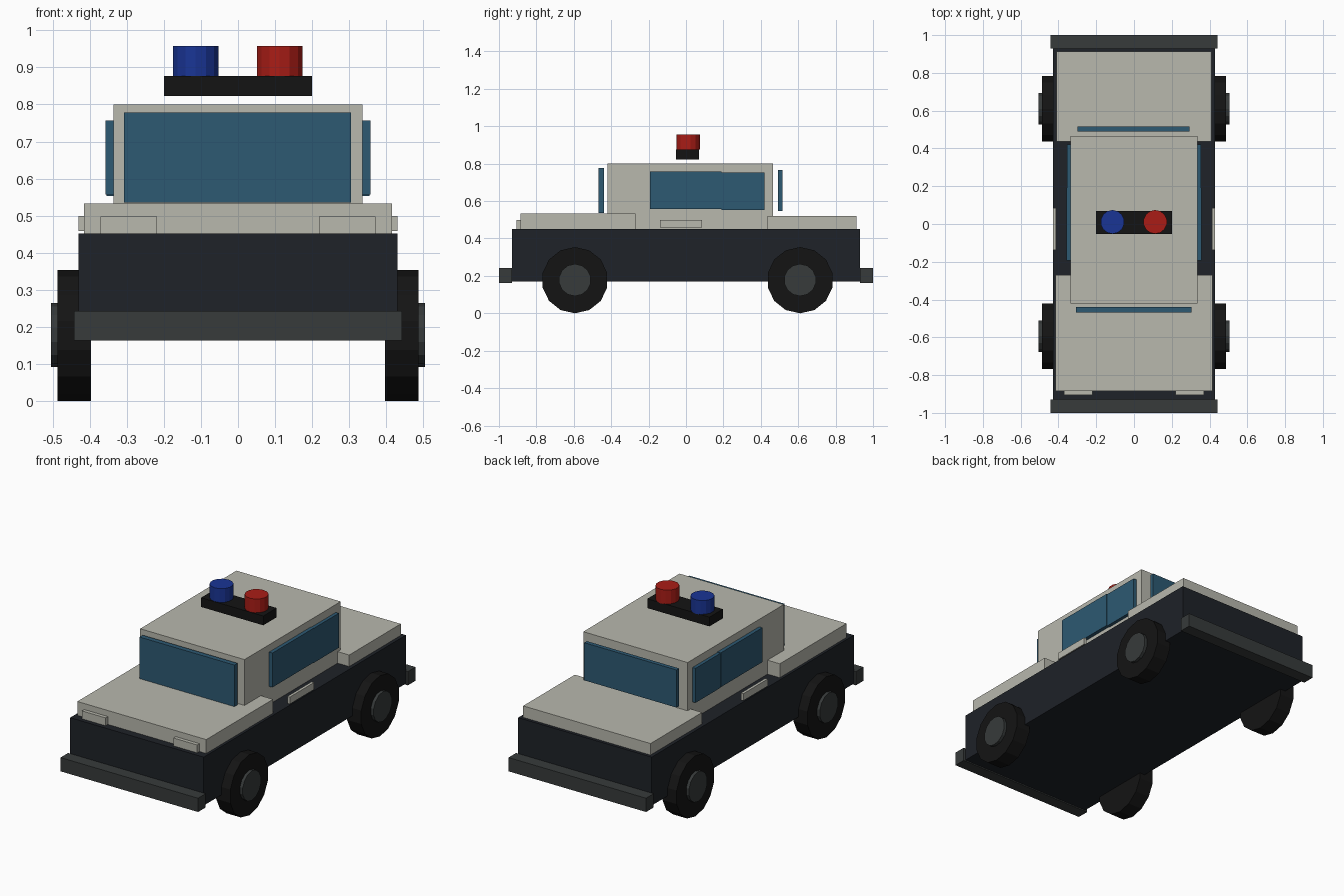
import bpy, bmesh, math
from mathutils import Matrix, Vector

if "Cube" in bpy.data.objects:
    bpy.data.objects.remove(bpy.data.objects["Cube"])


def material(name, rgb):
    m = bpy.data.materials.new(name)
    m.diffuse_color = (*rgb, 1)
    m.use_nodes = True
    m.node_tree.nodes["Principled BSDF"].inputs["Base Color"].default_value = m.diffuse_color
    return m


CREAM = material("cream_paint", (0.48, 0.48, 0.42))
DARK = material("dark_paint", (0.013, 0.016, 0.021))
GLASS = material("glass", (0.026, 0.10, 0.17))
RUBBER = material("rubber", (0.007, 0.007, 0.007))
TRIM = material("trim", (0.038, 0.043, 0.043))
RED = material("red_lamp", (0.40, 0.012, 0.008))
BLUE = material("blue_lamp", (0.010, 0.035, 0.30))


def finish(name, bm, mat):
    mesh = bpy.data.meshes.new(name)
    bm.to_mesh(mesh)
    bm.free()
    mesh.materials.append(mat)
    ob = bpy.data.objects.new(name, mesh)
    bpy.context.collection.objects.link(ob)
    return ob


def box(name, x, y, z, mat):
    """Box from (min, max) ranges."""
    bm = bmesh.new()
    size = [r[1] - r[0] for r in (x, y, z)]
    mid = Vector([(r[0] + r[1]) / 2 for r in (x, y, z)])
    bmesh.ops.create_cube(bm, size=1, matrix=Matrix.Translation(mid) @ Matrix.Diagonal((*size, 1)))
    return finish(name, bm, mat)


def cylinder(name, center, radius, depth, mat, sideways=False, sides=14):
    """Low-poly cylinder with a vertex pointing up (sideways) or to the back (upright)."""
    bm = bmesh.new()
    turn = Matrix.Rotation(math.pi / 2, 4, 'Z')
    if sideways:
        turn = Matrix.Rotation(math.pi / 2, 4, 'Y')
    bmesh.ops.create_cone(bm, cap_ends=True, segments=sides, radius1=radius, radius2=radius,
                          depth=depth, matrix=Matrix.Translation(center) @ turn)
    # Put a corner exactly on the main axis, whatever the primitive's start angle
    c = Vector(center)
    v = next(iter(bm.verts)).co - c
    angle = math.atan2(v.y, v.z) if sideways else math.atan2(v.x, v.y)
    bmesh.ops.rotate(bm, cent=c, verts=bm.verts,
                     matrix=Matrix.Rotation(angle, 3, 'X' if sideways else 'Z'))
    return finish(name, bm, mat)


# Lower body and bumpers
box("lower_body", (-0.43, 0.43), (-0.93, 0.93), (0.17, 0.452), DARK)
box("front_bumper", (-0.443, 0.443), (-1.0, -0.93), (0.163, 0.243), TRIM)
box("rear_bumper", (-0.443, 0.443), (0.93, 1.0), (0.163, 0.243), TRIM)

# Upper body panels
box("hood", (-0.415, 0.415), (-0.885, -0.27), (0.452, 0.533), CREAM)
box("trunk_lid", (-0.41, 0.41), (0.437, 0.912), (0.452, 0.519), CREAM)
box("cabin", (-0.336, 0.336), (-0.42, 0.465), (0.452, 0.80), CREAM)

# Windscreens stand just off the cabin
box("windshield", (-0.307, 0.305), (-0.468, -0.439), (0.536, 0.778), GLASS)
box("rear_window", (-0.30, 0.295), (0.491, 0.515), (0.547, 0.766), GLASS)

# Parts repeated on both sides
for side, s in (("left", -1), ("right", 1)):
    def span(a, b):
        return tuple(sorted((s * a, s * b)))

    box(f"{side}_front_side_window", span(0.334, 0.357), (-0.193, 0.19), (0.557, 0.757), GLASS)
    box(f"{side}_rear_side_window", span(0.334, 0.355), (0.19, 0.42), (0.553, 0.754), GLASS)
    box(f"{side}_door_handle", span(0.414, 0.43), (-0.138, 0.086), (0.458, 0.499), CREAM)
    box(f"{side}_headlight", span(0.219, 0.371), (-0.906, -0.885), (0.452, 0.498), CREAM)
    for end, y in (("front", -0.594), ("rear", 0.61)):
        cylinder(f"{end}_{side}_tire", (s * 0.442, y, 0.177), 0.177, 0.091, RUBBER, True)
        cylinder(f"{end}_{side}_hub", (s * 0.486, y, 0.178), 0.086, 0.038, TRIM, True)

# Roof light bar with two lamps
box("light_bar", (-0.20, 0.20), (-0.053, 0.07), (0.823, 0.877), RUBBER)
cylinder("blue_lamp", (-0.114, 0.011, 0.916), 0.063, 0.082, BLUE)
cylinder("red_lamp", (0.112, 0.011, 0.916), 0.063, 0.082, RED)
